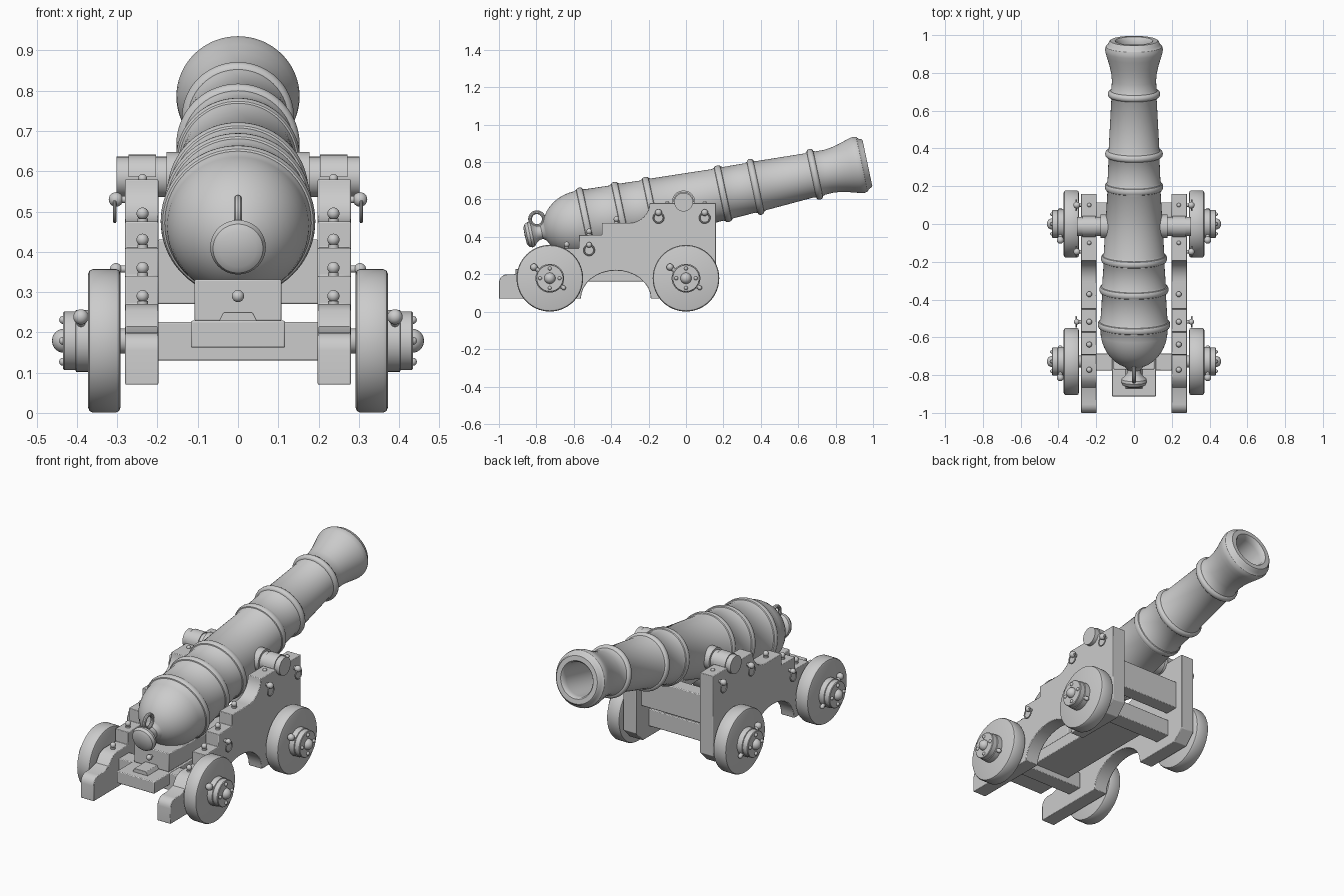
import bpy, bmesh, math
from mathutils import Vector, Matrix

if "Cube" in bpy.data.objects:
    bpy.data.objects.remove(bpy.data.objects["Cube"])

TILT = math.radians(12)
PIVOT = Vector((0, -0.013, 0.586))
AXIS = Vector((0, math.cos(TILT), math.sin(TILT)))


def finish(name, bm, bevel=0.0, mat=None):
    bmesh.ops.remove_doubles(bm, verts=bm.verts, dist=1e-5)
    bmesh.ops.recalc_face_normals(bm, faces=bm.faces)
    me = bpy.data.meshes.new(name)
    bm.to_mesh(me)
    bm.free()
    ob = bpy.data.objects.new(name, me)
    bpy.context.collection.objects.link(ob)
    if mat:
        ob.matrix_world = mat
    if bevel:
        m = ob.modifiers.new("bevel", 'BEVEL')
        m.width, m.segments, m.limit_method = bevel, 2, 'ANGLE'
        m.angle_limit = math.radians(40)
    bpy.ops.object.select_all(action='DESELECT')
    ob.select_set(True)
    bpy.context.view_layer.objects.active = ob
    bpy.ops.object.shade_smooth_by_angle(angle=math.radians(35))
    return ob


def lathe(name, pts, mat, steps=64):
    """Spin (radius, height) points around local z."""
    bm = bmesh.new()
    vs = [bm.verts.new((r, 0, h)) for r, h in pts]
    es = [bm.edges.new(p) for p in zip(vs, vs[1:])]
    bmesh.ops.spin(bm, geom=vs + es, cent=(0, 0, 0), axis=(0, 0, 1),
                   angle=2 * math.pi, steps=steps)
    return finish(name, bm, mat=mat)


def prism(name, outline, x0, x1, bevel=0.004):
    """Extrude a (y, z) outline along x."""
    bm = bmesh.new()
    f = bm.faces.new([bm.verts.new((x0, y, z)) for y, z in outline])
    ext = bmesh.ops.extrude_face_region(bm, geom=[f])
    bmesh.ops.translate(bm, vec=(x1 - x0, 0, 0),
                        verts=[v for v in ext['geom'] if isinstance(v, bmesh.types.BMVert)])
    return finish(name, bm, bevel)


def box(name, x0, x1, y0, y1, z0, z1, bevel=0.004):
    return prism(name, [(y0, z0), (y1, z0), (y1, z1), (y0, z1)], x0, x1, bevel)


def rod(name, a, b, r, segs=32):
    a, b = Vector(a), Vector(b)
    d = b - a
    mat = Matrix.Translation(a) @ d.to_track_quat('Z', 'Y').to_matrix().to_4x4()
    return lathe(name, [(0, 0), (r, 0), (r, d.length), (0, d.length)], mat, segs)


def ball(name, c, r):
    bm = bmesh.new()
    bmesh.ops.create_uvsphere(bm, u_segments=20, v_segments=12, radius=r)
    return finish(name, bm, mat=Matrix.Translation(c))


def ring(name, c, major, minor):
    """Torus lying in the yz plane."""
    pts = [(major + minor * math.cos(i * math.pi / 5), minor * math.sin(i * math.pi / 5))
           for i in range(11)]
    return lathe(name, pts, Matrix.Translation(c) @ Matrix.Rotation(math.pi / 2, 4, 'Y'), 32)


def arc(cy, cz, ry, rz, a0, a1, n):
    return [(cy + ry * math.cos(math.radians(a0 + (a1 - a0) * i / n)),
             cz + rz * math.sin(math.radians(a0 + (a1 - a0) * i / n))) for i in range(n + 1)]


# Barrel: knob, breech dome, six raised bands, flared muzzle and bore
prof = [(0, -0.868), (0.045, -0.866), (0.062, -0.856), (0.069, -0.84), (0.066, -0.826),
        (0.05, -0.812), (0.038, -0.795), (0.036, -0.775), (0.05, -0.757)]
prof += [(0.178 * math.sin(a), -0.56 - 0.205 * math.cos(a))
         for a in [math.radians(18 + 9 * i) for i in range(9)]]
bands = [(-0.531, 0.192, 0.178), (-0.341, 0.183, 0.169), (-0.174, 0.175, 0.161),
         (0.215, 0.154, 0.141), (0.393, 0.153, 0.135), (0.717, 0.139, 0.12)]
for t, top, body in bands:
    prof += [(body, t - 0.029), (body + 0.004, t - 0.022)]
    prof += [(body + 0.004 + (top - body - 0.004) * math.sin(math.radians(a)),
              t - 0.018 * math.cos(math.radians(a))) for a in range(0, 181, 30)]
    prof += [(body + 0.003, t + 0.022), (body - 0.001, t + 0.029)]
prof += [(0.117, 0.79), (0.121, 0.83), (0.13, 0.87), (0.143, 0.915), (0.151, 0.942),
         (0.153, 0.96), (0.149, 0.975), (0.137, 0.985), (0.132, 1.0), (0.126, 1.005),
         (0.1, 1.005), (0.092, 0.995), (0.09, 0.97), (0.09, 0.1), (0, 0.08)]
barrel_mat = Matrix.Translation(PIVOT) @ Matrix.Rotation(TILT - math.pi / 2, 4, 'X')
lathe("barrel", prof, barrel_mat, 72)
ring("breech_ring", (0, -0.797, 0.495), 0.037, 0.010)

# Cheek outline: stepped top, rounded tail, arched underside
cheek = [(0.16, 0.58)] + arc(-0.305, 0.58, 0.11, 0.105, 0, -90, 8)
cheek += [(-0.45, 0.475), (-0.45, 0.41), (-0.572, 0.41), (-0.572, 0.34),
          (-0.692, 0.34), (-0.692, 0.27), (-0.80, 0.27), (-0.835, 0.255),
          (-0.865, 0.215), (-0.92, 0.2)]
cheek += arc(-0.955, 0.155, 0.045, 0.045, 90, 180, 5)
cheek += [(-1.0, 0.07)] + arc(-0.375, 0.07, 0.187, 0.15, 180, 0, 16)
cheek += [(0.10, 0.07), (0.16, 0.13)]

for s, side in ((1, "right"), (-1, "left")):
    prism(side + "_cheek", cheek, s * 0.198, s * 0.28, 0.003)

    # Trunnion with shoulder, strap and strap bolts
    rod(side + "_trunnion", (s * 0.1, *PIVOT.yz), (s * 0.302, *PIVOT.yz), 0.05, 40)
    rod(side + "_trunnion_shoulder", (s * 0.1, *PIVOT.yz), (s * 0.178, *PIVOT.yz), 0.062, 40)
    strap = arc(PIVOT.y, PIVOT.z, 0.055, 0.055, 0, 180, 16)
    prism(side + "_trunnion_strap", strap, s * 0.203, s * 0.272, 0)
    for y in (0.1, -0.1):
        ball(side + "_strap_bolt", (s * 0.237, y, 0.582), 0.011)

    # Bolts on the steps
    for y, z in ((-0.372, 0.475), (-0.518, 0.41), (-0.638, 0.34), (-0.772, 0.27)):
        rod(side + "_step_bolt_washer", (s * 0.237, y, z - 0.01), (s * 0.237, y, z + 0.008), 0.013, 20)
        ball(side + "_step_bolt", (s * 0.237, y, z + 0.02), 0.015)

    # Eyebolts with hanging rings
    for y, z, r in ((-0.147, 0.53, 0.018), (0.1, 0.53, 0.018), (-0.518, 0.357, 0.015)):
        rod(side + "_eyebolt_shank", (s * 0.27, y, z), (s * 0.3, y, z), 0.009, 16)
        ball(side + "_eyebolt", (s * 0.303, y, z), r)
        ring(side + "_eyebolt_ring", (s * 0.306, y, z - 0.028), 0.027, 0.004)

    # Wheels, hubs and linch pins
    for y, end in ((0.0, "front"), (-0.728, "rear")):
        n = side + "_" + end
        c = Vector((0, y, 0.179))
        face = Matrix.Translation(c) @ Matrix.Rotation(s * math.pi / 2, 4, 'Y')
        rod(n + "_axle_arm", c + Vector((s * 0.2, 0, 0)), c + Vector((s * 0.36, 0, 0)), 0.031)
        lathe(n + "_wheel", [(0, 0.292), (0.166, 0.292), (0.174, 0.295), (0.178, 0.303),
                             (0.178, 0.361), (0.174, 0.369), (0.166, 0.372), (0, 0.372)], face)
        lathe(n + "_hub", [(0, 0.36), (0.077, 0.36), (0.077, 0.402), (0.073, 0.404),
                           (0.073, 0.431), (0.07, 0.434), (0, 0.434)], face, 40)
        ball(n + "_hub_cap", c + Vector((s * 0.432, 0, 0)), 0.03)
        for k in range(4):
            a = k * math.pi / 2
            ball(n + "_hub_bolt", c + Vector((s * 0.434, 0.052 * math.cos(a), 0.052 * math.sin(a))), 0.010)
        d = Vector((0, -0.82, 0.57))
        px = c + Vector((s * 0.39, 0, 0))
        rod(n + "_linch_pin", px - d * 0.09, px + d * 0.1, 0.011, 16)
        ball(n + "_linch_pin_head", px + d * 0.104, 0.019)
        ball(n + "_linch_pin_tail", px - d * 0.09, 0.012)

# Axle beams, transom and bed plank
box("front_axle_beam", -0.2, 0.2, -0.047, 0.047, 0.13, 0.226)
box("rear_axle_beam", -0.2, 0.2, -0.775, -0.685, 0.13, 0.226)
box("transom", -0.2, 0.2, 0.035, 0.115, 0.27, 0.43)
box("bed_plank", -0.117, 0.117, -0.912, 0.04, 0.162, 0.229)

# Elevating wedge under the breech, with peg and stop
prism("elevating_wedge", [(-0.77, 0.228), (-0.42, 0.228), (-0.42, 0.315), (-0.77, 0.332)],
      -0.108, 0.108)
rod("wedge_peg", (0, -0.76, 0.29), (0, -0.785, 0.29), 0.009, 16)
ball("wedge_peg_head", (0, -0.79, 0.29), 0.015)
bm = bmesh.new()
bmesh.ops.create_cube(bm, size=1)
for v in bm.verts:
    w = 0.036 if v.co.z > 0 else 0.047
    v.co = Vector((math.copysign(w, v.co.x), -0.82 + v.co.y * 0.1, 0.239 + v.co.z * 0.022))
finish("wedge_stop", bm, 0.002)
